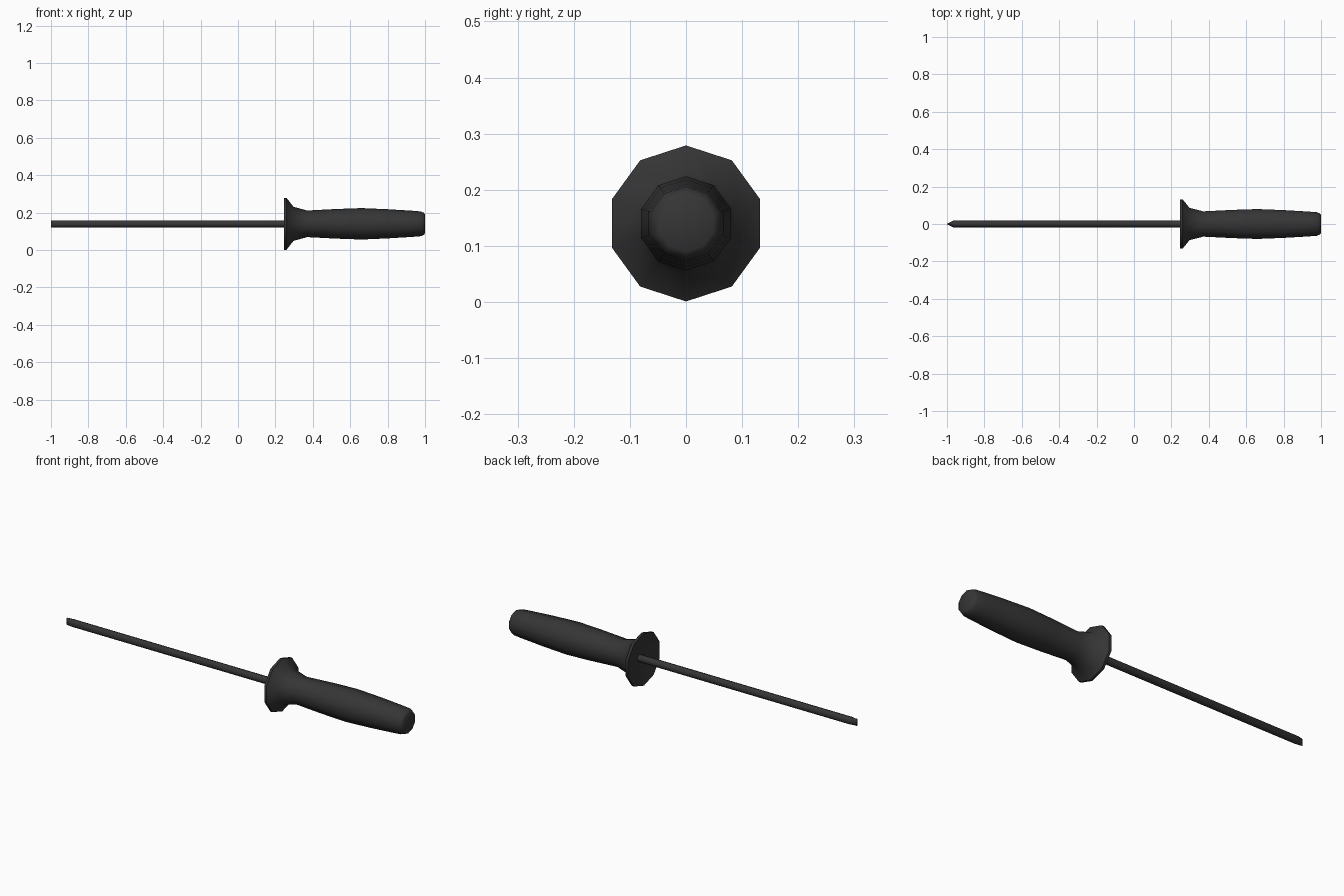
import bpy, bmesh, math

if "Cube" in bpy.data.objects:
    bpy.data.objects.remove(bpy.data.objects["Cube"])

CZ = 0.14  # height of the long axis

black = bpy.data.materials.new("charcoal black")
black.diffuse_color = (0.036, 0.036, 0.036, 1)
black.use_nodes = True
black.node_tree.nodes["Principled BSDF"].inputs["Base Color"].default_value = black.diffuse_color


def lathe_x(name, profile, sides, angle):
    """Loft rings along x; each ring is (x, y radius, z radius), ends capped."""
    bm = bmesh.new()
    rings = []
    for x, ry, rz in profile:
        rings.append([bm.verts.new((x, ry * math.sin(a), CZ + rz * math.cos(a)))
                      for a in (2 * math.pi * k / sides for k in range(sides))])
    for r0, r1 in zip(rings, rings[1:]):
        for k in range(sides):
            n = (k + 1) % sides
            bm.faces.new((r0[k], r0[n], r1[n], r1[k]))
    bm.faces.new(rings[0])
    bm.faces.new(rings[-1])
    bmesh.ops.recalc_face_normals(bm, faces=bm.faces)
    me = bpy.data.meshes.new(name)
    bm.to_mesh(me)
    bm.free()
    me.materials.append(black)
    ob = bpy.data.objects.new(name, me)
    bpy.context.collection.objects.link(ob)
    bpy.ops.object.select_all(action='DESELECT')
    ob.select_set(True)
    bpy.context.view_layer.objects.active = ob
    bpy.ops.object.shade_smooth_by_angle(angle=math.radians(angle))
    return ob


# Handle with flared guard and a shallow dish around the shaft
handle = [(0.272, 0.018), (0.246, 0.139), (0.259, 0.139), (0.297, 0.091),
          (0.37, 0.071), (0.52, 0.079), (0.66, 0.084), (0.80, 0.078),
          (0.93, 0.070), (0.978, 0.066), (0.994, 0.059), (1.0, 0.050)]
lathe_x("handle", [(x, r, r) for x, r in handle], 10, 42)

# Shaft ending in a chisel edge
R = 0.019
lathe_x("shaft", [(-1.0, 0.001, R), (-0.965, R, R), (0.30, R, R)], 10, 42)
